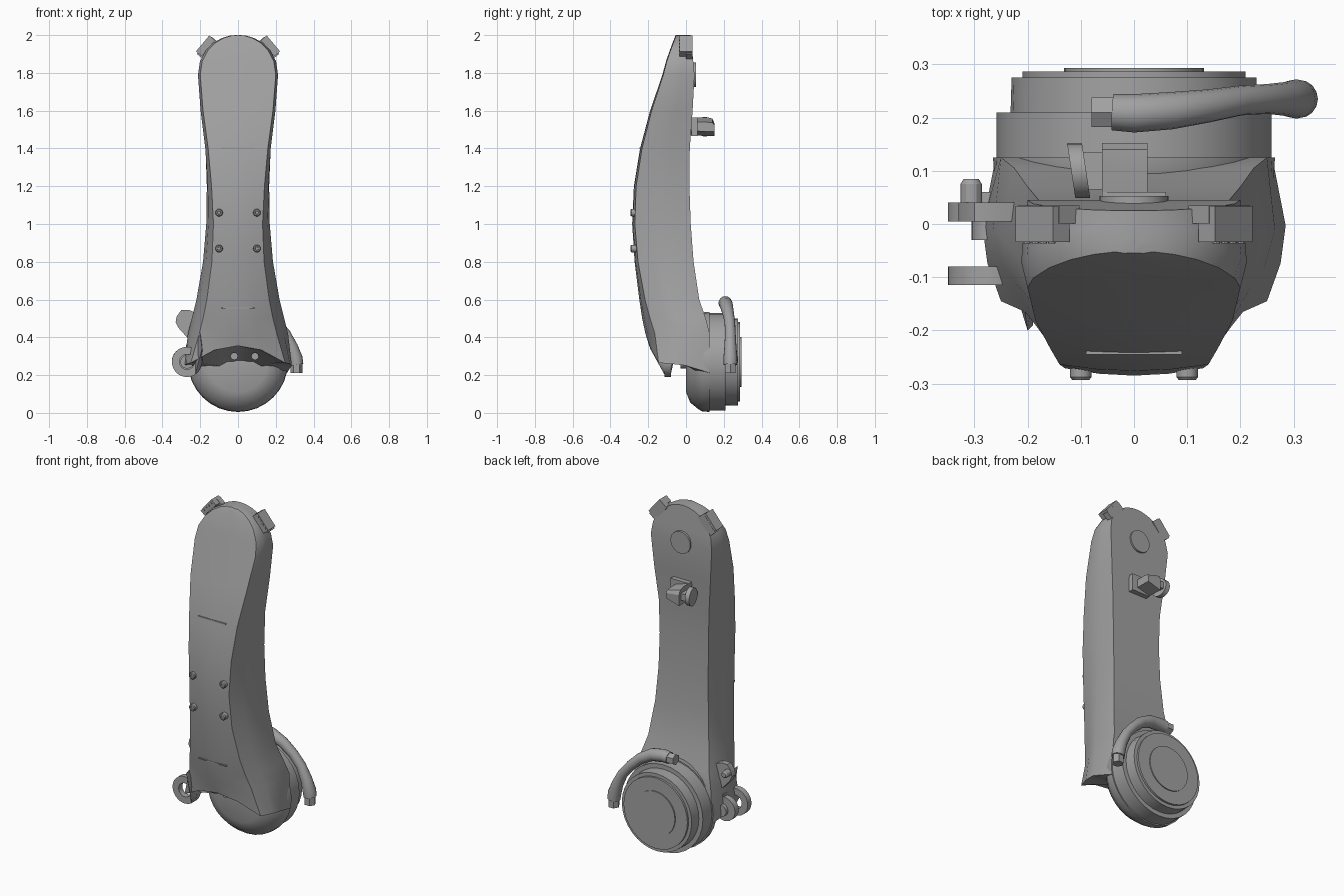
import bpy, bmesh
from math import sin, cos, pi, sqrt, radians
from mathutils import Vector, Matrix

if "Cube" in bpy.data.objects:
    bpy.data.objects.remove(bpy.data.objects["Cube"])

grey = bpy.data.materials.new("mid grey")
grey.use_nodes = True
grey.diffuse_color = (0.36, 0.36, 0.36, 1)
grey.node_tree.nodes["Principled BSDF"].inputs["Base Color"].default_value = (0.36, 0.36, 0.36, 1)


def finish(name, bm, angle=30):
    bmesh.ops.recalc_face_normals(bm, faces=bm.faces)
    mesh = bpy.data.meshes.new(name)
    bm.to_mesh(mesh)
    bm.free()
    mesh.materials.append(grey)
    ob = bpy.data.objects.new(name, mesh)
    bpy.context.collection.objects.link(ob)
    bpy.ops.object.select_all(action="DESELECT")
    ob.select_set(True)
    bpy.context.view_layer.objects.active = ob
    bpy.ops.object.shade_smooth_by_angle(angle=radians(angle))
    return ob


def loft(name, rings, cap_start=True, cap_end=True, closed=False):
    bm = bmesh.new()
    rows = [[bm.verts.new(p) for p in ring] for ring in rings]
    pairs = list(zip(rows, rows[1:])) + ([(rows[-1], rows[0])] if closed else [])
    n = len(rows[0])
    for a, b in pairs:
        for i in range(n):
            j = (i + 1) % n
            bm.faces.new((a[i], a[j], b[j], b[i]))
    if not closed:
        for row, cap in ((rows[0], cap_start), (rows[-1], cap_end)):
            if cap:
                bm.faces.new(row)
    return finish(name, bm)


def circle(c, r, n=32, axis=(0, 1, 0), turn=0):
    q = Vector((0, 0, 1)).rotation_difference(Vector(axis))
    return [Vector(c) + q @ Vector((r * cos(2 * pi * i / n + turn), r * sin(2 * pi * i / n + turn), 0))
            for i in range(n)]


def lathe(name, x, z, profile, n=32, closed=False):
    """Profile of (y, radius) pairs turned about a front-to-back axis."""
    return loft(name, [circle((x, y, z), r, n) for y, r in profile], closed=closed)


def hull(name, points):
    bm = bmesh.new()
    for p in points:
        bm.verts.new(p)
    bmesh.ops.convex_hull(bm, input=bm.verts)
    return finish(name, bm)


def box(name, c, size, tilt=0):
    bm = bmesh.new()
    m = Matrix.Translation(c) @ Matrix.Rotation(tilt, 4, "Y") @ Matrix.Diagonal((*size, 1))
    bmesh.ops.create_cube(bm, size=1, matrix=m)
    return finish(name, bm)


# Arm shell: z, front y, back y, front bow, front / middle / back half width
stations = [
    (1.79, -.125, .045, .005, .2, .208, .2), (1.6, -.19, .035, .008, .185, .195, .185),
    (1.4, -.243, .02, .01, .158, .172, .165), (1.2, -.276, .018, .012, .14, .165, .16),
    (1.0, -.285, .025, .014, .13, .168, .163), (.8, -.272, .04, .018, .138, .185, .175),
    (.6, -.247, .07, .03, .165, .22, .2), (.5, -.232, .105, .042, .185, .245, .225),
    (.42, -.215, .125, .05, .205, .265, .25)]


def section(z, yf, yb, bow, wf, wm, wb):
    ym = yf + (yb - yf) * .6
    half = [(wf / 2, yf + bow / 4), (wf, yf + bow), ((wf + wm) / 2 + .008, (yf + bow + ym) / 2),
            (wm, ym), (wb, yb)]
    ring = [(0, yf)] + half + [(0, yb)] + [(-x, y) for x, y in reversed(half)]
    return [Vector((x, y, z)) for x, y in ring]


top = []
for t in (89, 80, 68, 54, 38, 20):
    w, z = .21 * cos(radians(t)), 1.79 + .21 * sin(radians(t))
    yf = -.125 + .07 * ((z - 1.79) / .21) ** 1.2
    top.append(section(z, yf, .045 - .02 * (z - 1.79) / .21, .004, w * .96, w, w * .96))
rim = section(.3, -.195, .125, .05, .25, .285, .26)
for p in rim:
    arch = .355 - .09 * (p.x / .25) ** 2
    p.z = arch if p.y < -.1 else .25 - .3 * max(p.y, -.03)
rings = top + [section(*s) for s in stations] + [rim]
# Hollow underside behind the arched lip
rings.append([Vector((p.x * .8, max(p.y * .6, -.1), p.z + .0)) for p in rim])
rings.append([Vector((p.x * .3, .05, .24)) for p in rim])
loft("arm_shell", rings)

# Pivot housing and stepped hub at the foot
lathe("pivot_housing", 0, .27, [(.0, .16), (.022, .215), (.065, .25), (.085, .262), (.125, .265),
                                (.125, .258), (.21, .258), (.21, .232), (.275, .23)])
lathe("hub_cap", 0, .27, [(.27, .21), (.287, .21), (.287, .132), (.293, .132)])
for x in (-.02, .09):
    lathe("underside_bolt", x, .3, [(-.09, .02), (.02, .02)], 12)

# Hose bent over the hub, with hexagonal nuts on both ends
path = [(-.04, .21, .58, .034), (.0, .208, .582, .036), (.07, .213, .572, .035), (.14, .222, .535, .031),
        (.2, .232, .48, .028), (.25, .235, .42, .028), (.285, .235, .35, .032),
        (.305, .235, .29, .037), (.31, .235, .255, .036)]
spots = [Vector(p[:3]) for p in path]
hose = []
for i, p in enumerate(path):
    d = (spots[min(i + 1, len(path) - 1)] - spots[max(i - 1, 0)]).normalized()
    q = Vector((1, 0, 0)).rotation_difference(d)
    hose.append([spots[i] + q @ Vector((0, p[3] * cos(a * pi / 8), p[3] * sin(a * pi / 8))) for a in range(16)])
loft("hose", hose)
loft("hose_nut_upper", [circle((x, .21, .58), .032, 6, (1, 0, 0)) for x in (-.08, -.03)])
loft("hose_nut_lower", [circle((.31, .235, z), .032, 6, (0, 0, 1)) for z in (.21, .27)])

# Side clevis: front ring, rear plate and pin
ring_x, ring_z = -.27, .27
lathe("front_lug_ring", ring_x, ring_z, [(-.115, .04), (-.115, .08), (-.08, .08), (-.08, .04)], closed=True)
arc = [p for y in (-.115, -.08) for p in circle((ring_x, y, ring_z), .079, 32) if p.x > -.238]
hull("front_lug_web", arc + [Vector(p) for p in ((-.2, -.2, .42), (-.19, -.19, .34), (-.22, -.06, .42),
                                                 (-.18, -.06, .3))])
lathe("rear_lug", -.28, .275, [(.005, .07), (.04, .07)], 24)
box("rear_lug_web", (-.235, .022, .3), (.08, .035, .12))
lathe("lug_pin", ring_x, ring_z, [(-.03, .035), (.06, .035)], 20)

# Small claw plate above the clevis
leaf = [(-.325, .51), (-.3, .545), (-.26, .545), (-.2, .52), (-.2, .4), (-.27, .4), (-.315, .45), (-.33, .48)]
loft("claw_plate", [[(x, y, z) for x, z in leaf] for y in (.005, .04)])
lathe("claw_nub", -.306, .5, [(.02, .02), (.075, .02), (.085, .014)], 12)

# Shoulder pads with stud rows
for s in (-1, 1):
    box("shoulder_pad", (s * .172, 0, 1.943), (.11, .068, .04), s * radians(50))
    box("shoulder_pad_flange", (s * .16, .018, 1.93), (.12, .034, .05), s * radians(50))
    for k in (-.036, -.012, .012, .036):
        a = radians(50)
        lathe("pad_stud", s * (.178 + k * cos(a)), 1.948 - k * sin(a), [(-.037, .007), (-.03, .007)], 8)

# Rear disc and hook
lathe("rear_disc", 0, 1.79, [(.03, .065), (.053, .065)], 24)
hook = [(.02, 1.47), (.15, 1.465), (.152, 1.53), (.14, 1.558), (.11, 1.565), (.02, 1.565)]
loft("hook_block", [[(x, y, z if x < 0 else z * .5 + .757) for y, z in hook] for x in (-.06, .025)])
loft("hook_plate", [circle((x, .1, 1.515), .052, 16, (1, .15, 0)) for x in (-.118, -.09)])
box("hook_bridge", (-.07, .1, 1.515), (.07, .07, .04))
box("hook_base", (0, .045, 1.515), (.12, .03, .1))

# Front screws with recessed centres
for x in (-.1, .1):
    for z in (.87, 1.06):
        lathe("front_screw", x, z, [(-.25, .02), (-.288, .02), (-.293, .016), (-.293, .01), (-.287, .008)], 16)

# Narrow ledges across the front
box("upper_ledge", (0, -.239, 1.4), (.18, .012, .008))
box("lower_ledge", (0, -.235, .555), (.18, .012, .006))
